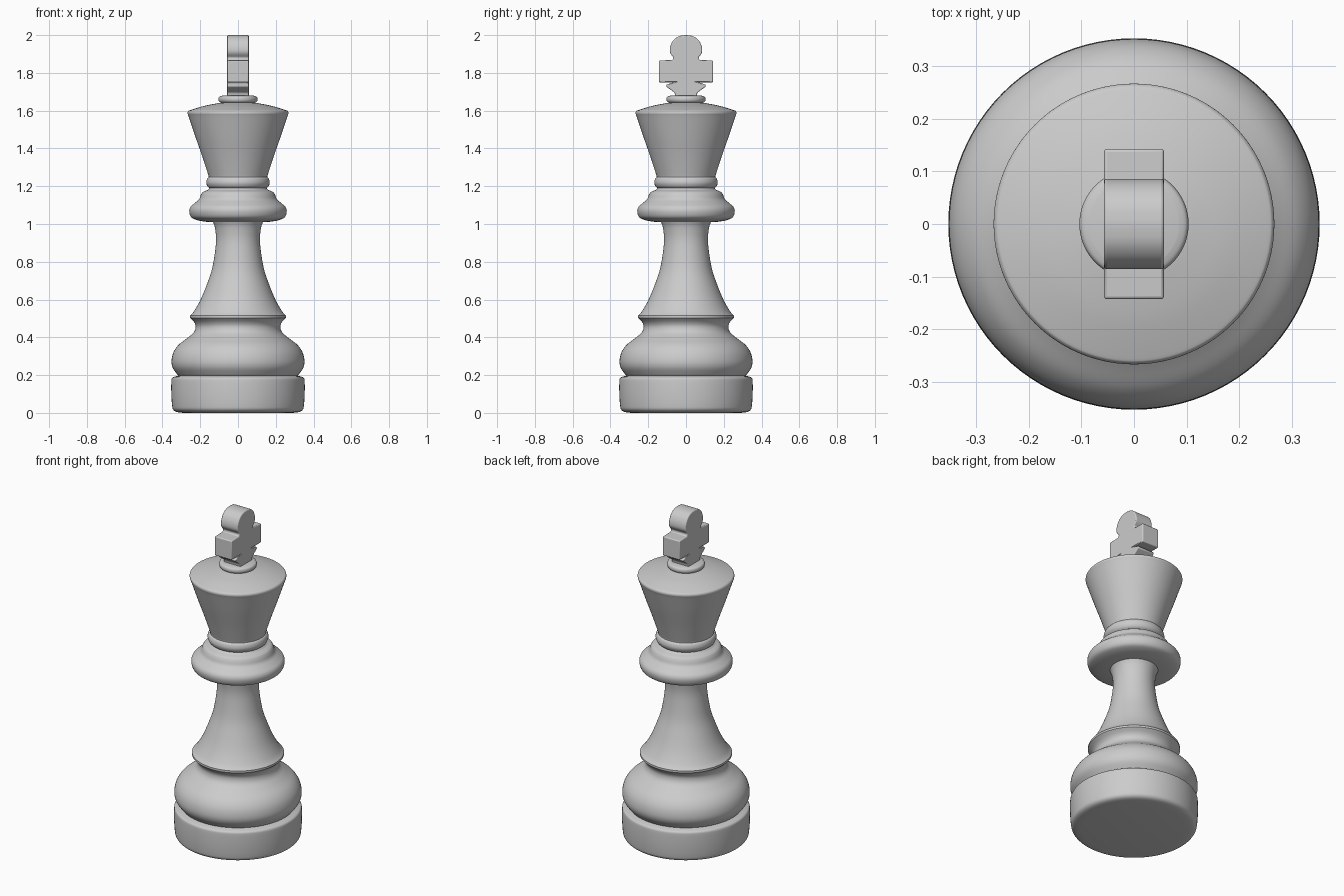
import bpy, bmesh, math

if "Cube" in bpy.data.objects:
    bpy.data.objects.remove(bpy.data.objects["Cube"])

def curve(pts, n=5):
    """Smooth Catmull-Rom curve through the points."""
    if len(pts) < 3:
        return list(pts)
    p = [pts[0]] + list(pts) + [pts[-1]]
    out = []
    for a, b, c, d in zip(p, p[1:], p[2:], p[3:]):
        for k in range(n):
            t = k / n
            out.append(tuple(0.5 * (2 * b[i] + (c[i] - a[i]) * t
                       + (2 * a[i] - 5 * b[i] + 4 * c[i] - d[i]) * t * t
                       + (3 * b[i] - a[i] - 3 * c[i] + d[i]) * t ** 3) for i in (0, 1)))
    return out + [pts[-1]]

def finish(name, bm, angle):
    bmesh.ops.recalc_face_normals(bm, faces=bm.faces)
    me = bpy.data.meshes.new(name)
    bm.to_mesh(me)
    bm.free()
    ob = bpy.data.objects.new(name, me)
    bpy.context.collection.objects.link(ob)
    bpy.ops.object.select_all(action='DESELECT')
    ob.select_set(True)
    bpy.context.view_layer.objects.active = ob
    bpy.ops.object.shade_smooth_by_angle(angle=math.radians(angle))
    return ob

def lathe(name, sections, steps=96):
    """Spin smooth (radius, z) sections; corners stay where sections meet."""
    bm = bmesh.new()
    prof = [(0, sections[0][0][1])]
    for s in sections:
        prof += curve(s)
    prof.append((0, sections[-1][-1][1]))
    vs = [bm.verts.new((r, 0, z)) for r, z in prof]
    es = [bm.edges.new(e) for e in zip(vs, vs[1:])]
    bmesh.ops.spin(bm, geom=vs + es, axis=(0, 0, 1), cent=(0, 0, 0),
                   angle=2 * math.pi, steps=steps)
    bmesh.ops.remove_doubles(bm, verts=bm.verts, dist=0.0003)
    return finish(name, bm, 40)

# Turned body: base, belly, stem, collar and flared crown
lathe("turned_body", [
    # base drum
    [(.29, 0), (.325, .005), (.343, .017), (.349, .04), (.353, .10), (.353, .165), (.349, .185), (.335, .192)],
    # groove and belly
    [(.315, .197), (.325, .208), (.346, .24), (.352, .275), (.342, .32), (.315, .36),
     (.27, .395), (.235, .425), (.224, .455), (.232, .48), (.254, .503)],
    # ridge and tapering stem
    [(.254, .515), (.232, .54), (.198, .60), (.165, .68), (.138, .76), (.122, .85), (.116, .92),
     (.122, .98), (.132, 1.01)],
    # collar
    [(.17, 1.012), (.215, 1.02), (.247, 1.035), (.258, 1.065), (.252, 1.09), (.23, 1.11),
     (.207, 1.13), (.196, 1.155), (.185, 1.17), (.16, 1.18)],
    # thin ring
    [(.152, 1.19), (.162, 1.2), (.168, 1.218), (.164, 1.238), (.155, 1.248)],
    # flared crown
    [(.155, 1.252), (.167, 1.29), (.19, 1.36), (.225, 1.46), (.26, 1.565), (.267, 1.585),
     (.264, 1.597), (.25, 1.604), (.18, 1.625), (.105, 1.64)],
    # button under the finial
    [(.09, 1.642), (.1, 1.648), (.104, 1.66), (.1, 1.673), (.085, 1.679)],
])

# Flat cross finial: half outline (y, z) mirrored and extruded along x
half = [(.055, 1.67), (.06, 1.695), (.104, 1.727), (.104, 1.738), (.068, 1.75), (.143, 1.75), (.143, 1.866),
        (.07, 1.868)]
half += curve([(.066, 1.882), (.082, 1.902), (.086, 1.922), (.08, 1.95), (.063, 1.977),
               (.035, 1.995), (0, 2.0)], 3)
outline = half + [(-y, z) for y, z in reversed(half[:-1])]
T = .057
bm = bmesh.new()
face = bm.faces.new([bm.verts.new((-T, y, z)) for y, z in outline])
ext = bmesh.ops.extrude_face_region(bm, geom=[face])
bmesh.ops.translate(bm, vec=(2 * T, 0, 0),
                    verts=[v for v in ext['geom'] if isinstance(v, bmesh.types.BMVert)])
cross = finish("cross_finial", bm, 40)
bev = cross.modifiers.new("soft_edges", 'BEVEL')
bev.width = .008
bev.segments = 3
bev.limit_method = 'ANGLE'
bev.angle_limit = math.radians(35)
